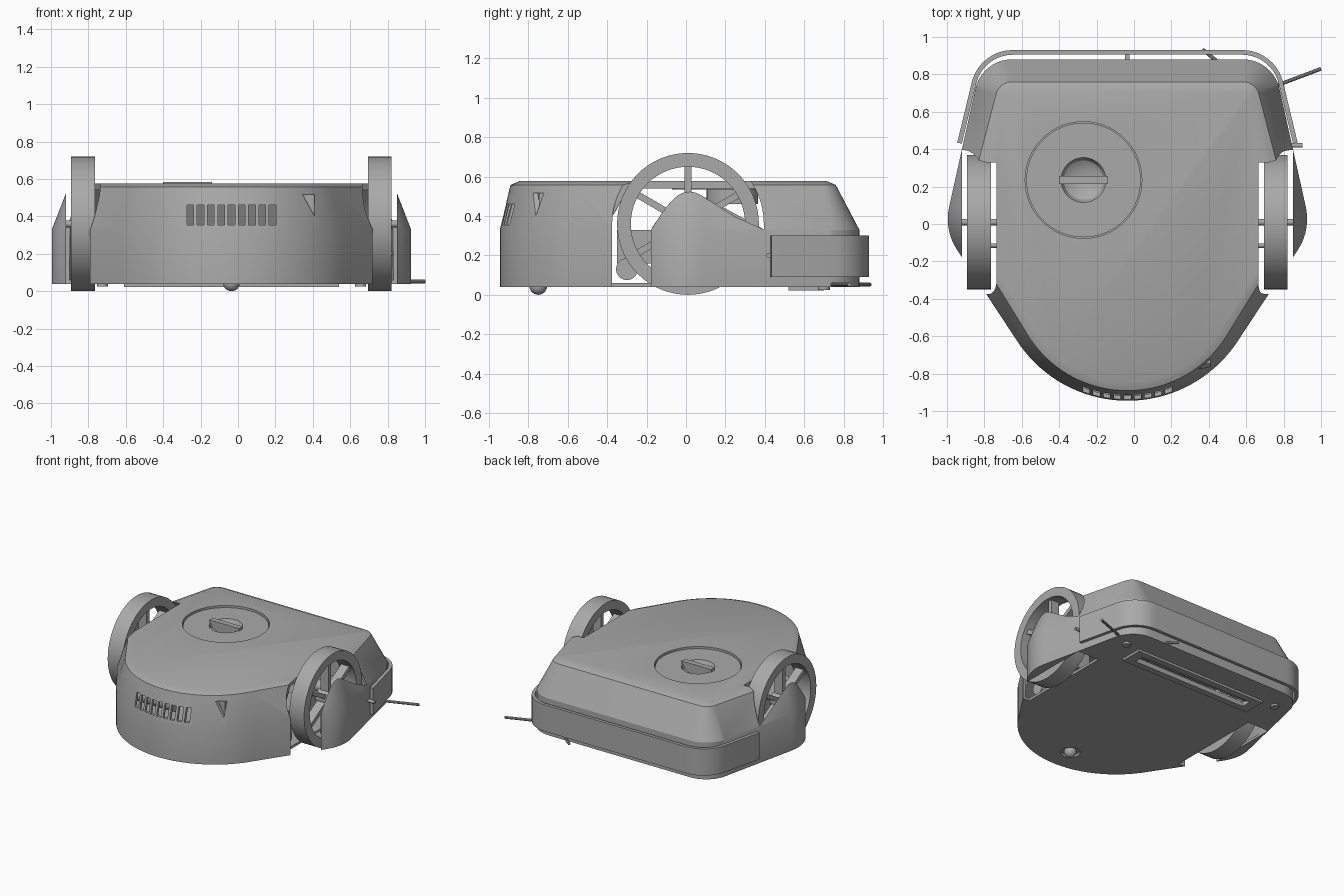
import bpy, bmesh, math
from mathutils import Vector

cube = bpy.data.objects.get("Cube")
if cube:
    bpy.data.objects.remove(cube)

CX = -0.035                      # centre line of the machine
WHEEL_Y, WHEEL_Z = 0.01, 0.36
parts = []

grey = bpy.data.materials.new("plain_grey")
grey.use_nodes = True
grey.diffuse_color = (0.4, 0.4, 0.4, 1)
grey.node_tree.nodes["Principled BSDF"].inputs["Base Color"].default_value = (0.4, 0.4, 0.4, 1)


def finish(name, bm):
    bmesh.ops.recalc_face_normals(bm, faces=bm.faces)
    me = bpy.data.meshes.new(name)
    bm.to_mesh(me)
    bm.free()
    me.materials.append(grey)
    ob = bpy.data.objects.new(name, me)
    bpy.context.collection.objects.link(ob)
    parts.append(ob)
    return ob


def loft(name, rings, loop=False):
    """Skin closed rings; cap the ends or join the last ring to the first."""
    bm = bmesh.new()
    rows = [[bm.verts.new(p) for p in ring] for ring in rings]
    pairs = list(zip(rows, rows[1:])) + ([(rows[-1], rows[0])] if loop else [])
    for a, b in pairs:
        for i in range(len(a)):
            j = (i + 1) % len(a)
            bm.faces.new((a[i], a[j], b[j], b[i]))
    if not loop:
        bm.faces.new(rows[0])
        bm.faces.new(rows[-1])
    return finish(name, bm)


def box(name, x0, x1, y0, y1, z0, z1):
    return loft(name, [[(x0, y0, z), (x1, y0, z), (x1, y1, z), (x0, y1, z)] for z in (z0, z1)])


def cyl(name, r, start, end, n=32):
    a, b = Vector(start), Vector(end)
    q = (b - a).to_track_quat('Z', 'Y')
    circle = [q @ Vector((r * math.cos(t), r * math.sin(t), 0))
              for t in (math.tau * i / n for i in range(n))]
    return loft(name, [[c + p for c in circle] for p in (a, b)])


def lathe(name, profile, centre, axis='Z', n=64, loop=False):
    def place(r, h, t):
        u, v = r * math.cos(t), r * math.sin(t)
        return Vector(centre) + Vector((u, v, h) if axis == 'Z' else (h, u, v))
    return loft(name, [[place(r, h, math.tau * i / n) for i in range(n)] for r, h in profile], loop)


def carve(ob, cutters):
    for c in cutters:
        mod = ob.modifiers.new("cut", 'BOOLEAN')
        mod.operation, mod.solver, mod.object = 'DIFFERENCE', 'EXACT', c
    bpy.context.view_layer.update()
    me = bpy.data.meshes.new_from_object(ob.evaluated_get(bpy.context.evaluated_depsgraph_get()))
    ob.modifiers.clear()
    ob.data = me
    for c in cutters:
        parts.remove(c)
        bpy.data.objects.remove(c)


def fillet(a, b, c, r, n=10):
    """Arc that rounds corner b between a and c."""
    a, b, c = Vector(a), Vector(b), Vector(c)
    u, v = (a - b).normalized(), (c - b).normalized()
    half = u.angle(v) / 2
    mid = b + (u + v).normalized() * r / math.sin(half)
    s, e = b + u * r / math.tan(half) - mid, b + v * r / math.tan(half) - mid
    out = []
    for i in range(n + 1):
        t = i / n
        w = s.angle(e)
        out.append(mid + (s * math.sin((1 - t) * w) + e * math.sin(t * w)) / math.sin(w))
    return out


def inset(points, dist, closed=True):
    n, out = len(points), []
    for i, p in enumerate(points):
        before = points[i - 1] if closed or i else p
        after = points[(i + 1) % n] if closed or i < n - 1 else p
        d1, d2 = p - before, after - p
        d1, d2 = (d1 if d1.length else d2).normalized(), (d2 if d2.length else d1).normalized()
        n1, n2 = Vector((-d1.y, d1.x)), Vector((-d2.y, d2.x))
        m = (n1 + n2).normalized()
        out.append(p + m * dist(p.y) / m.dot(n1))
    return out


def mirrored(half):
    return half + [Vector((-p.x, p.y)) for p in reversed(half) if p.x > 1e-4]


# Body outline: round nose, flared flanks, rounded back corners
nose = [Vector((0.705 * math.sin(t), -0.24 - 0.705 * math.cos(t)))
        for t in (math.radians(58.3) * i / 18 for i in range(19))]
flank, corner = (0.981, -0.032), (0.778, 0.88)
outline = mirrored(nose + fillet(nose[-1], flank, corner, 0.3) + fillet(flank, corner, (0, 0.88), 0.2))


def slope(y):
    return 0.088 + 0.036 * y


def level(z, dist):
    return [(p.x, p.y, z) for p in inset(outline, dist)]


shell = loft("body_shell", [
    level(0.04, lambda y: 0), level(0.33, lambda y: 0),
    level(0.558, slope), level(0.577, lambda y: slope(y) + 0.045)])
cavity = loft("cavity", [
    level(0.06, lambda y: 0.02), level(0.33, lambda y: 0.022),
    level(0.54, lambda y: slope(y) + 0.014)])

# Openings: wheel wells, vents, marker, lid, brush slot, caster
LID = (-0.235, 0.235, 0)
TRI = [(0.38, 0.517), (0.445, 0.517), (0.445, 0.4)]
cutters = [cavity]
for s in (-1, 1):
    cutters.append(cyl("well", 0.385, (s * 0.7, WHEEL_Y, WHEEL_Z), (s * 0.885, WHEEL_Y, WHEEL_Z), 64))
    cutters.append(box("well_low", *sorted((s * 0.7, s * 0.885)), -0.375, 0.395, -0.2, WHEEL_Z))
for i in range(9):
    x = 0.055 * (i - 4)
    cutters.append(box("vent", x - 0.018, x + 0.018, -1, -0.8, 0.355, 0.462))
cutters.append(loft("marker_hole", [[(x, y, z) for x, z in TRI] for y in (-1, -0.7)]))
cutters.append(cyl("lid_hole", 0.312, (LID[0], LID[1], 0.5), (LID[0], LID[1], 0.7), 64))
cutters.append(box("slot", -0.5, 0.5, 0.57, 0.65, 0, 0.1))
cutters.append(cyl("caster_hole", 0.07, (0, -0.75, 0), (0, -0.75, 0.1)))
carve(shell, cutters)
loft("marker_inset", [[(x, y, z) for x, z in TRI] for y in (-0.745, -0.72)])

# Lid with a dished grip
lathe("lid", [(0.01, 0.46), (0.13, 0.46), (0.13, 0.535), (0.306, 0.535), (0.306, 0.563),
              (0.12, 0.563), (0.105, 0.53), (0.07, 0.508), (0.01, 0.5)], LID)
box("lid_grip", LID[0] - 0.13, LID[0] + 0.13, LID[1] - 0.021, LID[1] + 0.021, 0.5, 0.583)

# Wheels
for s, side in ((-1, "right"), (1, "left")):
    lathe(side + "_wheel_rim", [(0.36, -0.064), (0.36, 0.064), (0.29, 0.064), (0.29, -0.064)],
          (s * 0.793, WHEEL_Y, WHEEL_Z), 'X', loop=True)
    cyl(side + "_wheel_hub", 0.06, (s * 0.745, WHEEL_Y, WHEEL_Z), (s * 0.84, WHEEL_Y, WHEEL_Z))
    cyl(side + "_axle", 0.018, (s * 0.6, WHEEL_Y, WHEEL_Z), (s * 0.94, WHEEL_Y, WHEEL_Z))
    cyl(side + "_drive_pin", 0.012, (s * 0.6, -0.115, 0.25), (s * 0.74, -0.115, 0.25), 12)
    for k in range(6):
        spoke = box(side + "_spoke", -0.035, 0.035, -0.017, 0.017, 0.04, 0.3)
        spoke.location = (s * 0.793, WHEEL_Y, WHEEL_Z)
        spoke.rotation_euler.x = math.tau * k / 6
    # Drive unit inside the body
    box(side + "_gearbox", *sorted((s * 0.5, s * 0.67)), -0.35, 0.06, 0.16, 0.33)
    cyl(side + "_motor", 0.055, (s * 0.3, -0.3, 0.13), (s * 0.68, -0.3, 0.13))
    cyl(side + "_brush_hub", 0.03, (s * 0.69, 0.7, 0.025), (s * 0.69, 0.7, 0.06), 20)

# Back bumper band
rim = [Vector((0.91, 0.435))] + fillet((0.91, 0.435), (0.791, 0.93), (0, 0.93), 0.225)
outer = mirrored(rim)
inner = inset(outer, lambda y: 0.025, closed=False)
loft("bumper", [[(o.x, o.y, 0.09), (o.x, o.y, 0.3), (i.x, i.y, 0.3), (i.x, i.y, 0.09)]
                for o, i in zip(outer, inner)])
box("bumper_stop", -0.012, 0.012, 0.87, 0.91, 0.18, 0.22)
cyl("bumper_pin", 0.012, (0.84, 0.42, 0.2), (0.935, 0.42, 0.2), 12)

# Side brush
for k in range(3):
    a = math.radians(20 + 122 * k)
    cyl("side_bristle", 0.01, (0.69, 0.7, 0.052),
        (0.69 + 0.367 * math.cos(a), 0.7 + 0.38 * math.sin(a), 0.052), 10)

# Underside: suction frame, roller, caster
frame = box("suction_frame", -0.575, 0.575, 0.52, 0.7, 0.022, 0.045)
carve(frame, [box("frame_hole", -0.5, 0.5, 0.57, 0.65, 0, 0.1)])
cyl("roller", 0.045, (-0.54, 0.61, 0.095), (0.54, 0.61, 0.095), 20)
bm = bmesh.new()
bmesh.ops.create_uvsphere(bm, u_segments=24, v_segments=12, radius=0.045)
caster = finish("caster_ball", bm)
caster.location = (0, -0.75, 0.045)
cyl("caster_socket", 0.085, (0, -0.75, 0.058), (0, -0.75, 0.09))

# Shift onto the centre line and shade
bpy.ops.object.select_all(action='DESELECT')
for ob in parts:
    ob.location.x += CX
    ob.select_set(True)
bpy.context.view_layer.objects.active = shell
bpy.ops.object.shade_smooth_by_angle(angle=math.radians(25))
